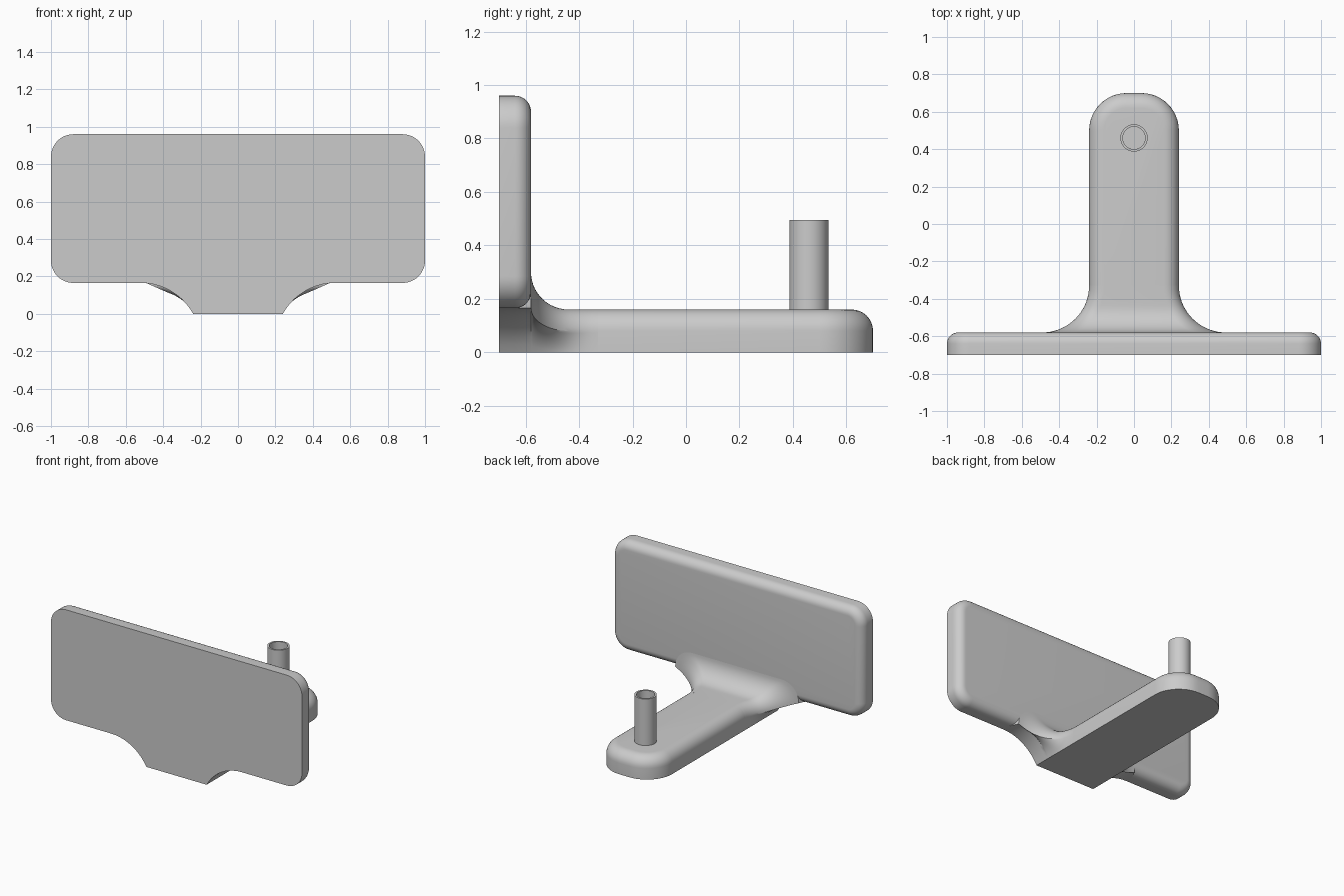
import bpy, bmesh, math
from math import sin, cos, pi, sqrt

cube = bpy.data.objects.get("Cube")
if cube:
    bpy.data.objects.remove(cube)

grey = bpy.data.materials.new("light grey")
grey.use_nodes = True
COLOR = (0.6, 0.6, 0.6, 1)
grey.diffuse_color = COLOR
grey.node_tree.nodes["Principled BSDF"].inputs["Base Color"].default_value = COLOR


def loft(name, rings):
    """Skin a list of equal-length closed rings and cap both ends."""
    bm = bmesh.new()
    vs = [[bm.verts.new(p) for p in ring] for ring in rings]
    n = len(vs[0])
    for a, b in zip(vs, vs[1:]):
        for i in range(n):
            j = (i + 1) % n
            bm.faces.new((a[i], a[j], b[j], b[i]))
    bm.faces.new(vs[0])
    bm.faces.new(vs[-1])
    bmesh.ops.remove_doubles(bm, verts=bm.verts, dist=1e-5)
    bmesh.ops.recalc_face_normals(bm, faces=bm.faces)
    mesh = bpy.data.meshes.new(name)
    bm.to_mesh(mesh)
    bm.free()
    obj = bpy.data.objects.new(name, mesh)
    bpy.context.collection.objects.link(obj)
    mesh.materials.append(grey)
    bpy.ops.object.select_all(action='DESELECT')
    obj.select_set(True)
    bpy.context.view_layer.objects.active = obj
    bpy.ops.object.shade_smooth_by_angle(angle=math.radians(35))
    return obj


def corner(cx, cy, r, start, steps=12):
    """Quarter arc, anticlockwise from the start angle."""
    return [(cx + r * cos(start + pi / 2 * i / steps),
             cy + r * sin(start + pi / 2 * i / steps)) for i in range(steps + 1)]


def edge_round(r, steps=8):
    """(inset, rise) pairs for a rounded edge."""
    return [(r * (1 - cos(pi / 2 * i / steps)), r * sin(pi / 2 * i / steps))
            for i in range(steps + 1)]


# Upright plate with rounded corners and a rounded rear edge
def plate_ring(inset, y):
    r, w, lo, hi = 0.12 - inset, 0.88, 0.285, 0.84
    pts = (corner(w, hi, r, 0) + corner(-w, hi, r, pi / 2)
           + corner(-w, lo, r, pi) + corner(w, lo, r, 1.5 * pi))
    return [(x, y, z) for x, z in pts]


loft("upright_plate", [plate_ring(0, -0.70)]
     + [plate_ring(i, -0.64 + h) for i, h in edge_round(0.06)])

# Horizontal arm with a rounded end and rounded top edge
ARM_START, ARM_W, ARM_TOP, ARM_R = -0.33, 0.24, 0.16, 0.08


def arm_ring(inset, z):
    r = 0.20 - inset
    w = ARM_W - inset
    pts = ([(w, ARM_START)] + corner(0.04, 0.50, r, 0)
           + corner(-0.04, 0.50, r, pi / 2) + [(-w, ARM_START)])
    return [(x, y, z) for x, y in pts]


loft("arm", [arm_ring(0, 0)]
     + [arm_ring(i, ARM_TOP - ARM_R + h) for i, h in edge_round(ARM_R)])

# Flared root: blends the arm section into a wide section at the plate
N = 10
narrow, wide = [], []
a0 = math.atan2(0.155, -0.28)
for i in range(N + 1):                       # side, concave underneath
    t = i / N
    a = a0 + (pi / 2 - a0) * t
    narrow.append((ARM_W, 0.08 * t))
    wide.append((0.52 + 0.32 * cos(a), -0.155 + 0.32 * sin(a)))
for i in range(N + 1):                       # rounded top edge
    a = pi / 2 * i / N
    narrow.append((0.16 + 0.08 * cos(a), 0.08 + 0.08 * sin(a)))
    wide.append((0.38 + 0.14 * cos(a), 0.17 + 0.13 * sin(a)))


def root_ring(y, fx, fz, z_max=1.0):
    half = []
    for (px, pz), (qx, qz) in zip(narrow, wide):
        half.append((px + fx * (qx - px), y, min(z_max, pz + fz * (qz - pz))))
    return half + [(-x, yy, z) for x, yy, z in reversed(half)]


rings = []
for i in range(19):
    a = pi / 2 * i / 18
    y = ARM_START - 0.25 * sin(a)
    s = min(1, max(0, (-0.44 - y) / 0.14))
    rings.append(root_ring(y, 0.9 * (1 - cos(a)), 1 - sqrt(max(0, 1 - s * s))))
rings += [root_ring(-0.60, 0.93, 1), root_ring(-0.64, 1, 1, 0.165),
          root_ring(-0.70, 1, 1, 0.165)]
loft("flared_root", rings)


# Hollow post near the end of the arm
def post_ring(r, z):
    return [(r * cos(2 * pi * i / 48), 0.46 + r * sin(2 * pi * i / 48), z)
            for i in range(48)]


loft("hollow_post", [post_ring(0.073, 0.15), post_ring(0.073, 0.495),
                     post_ring(0.06, 0.495), post_ring(0.06, 0.165)])
